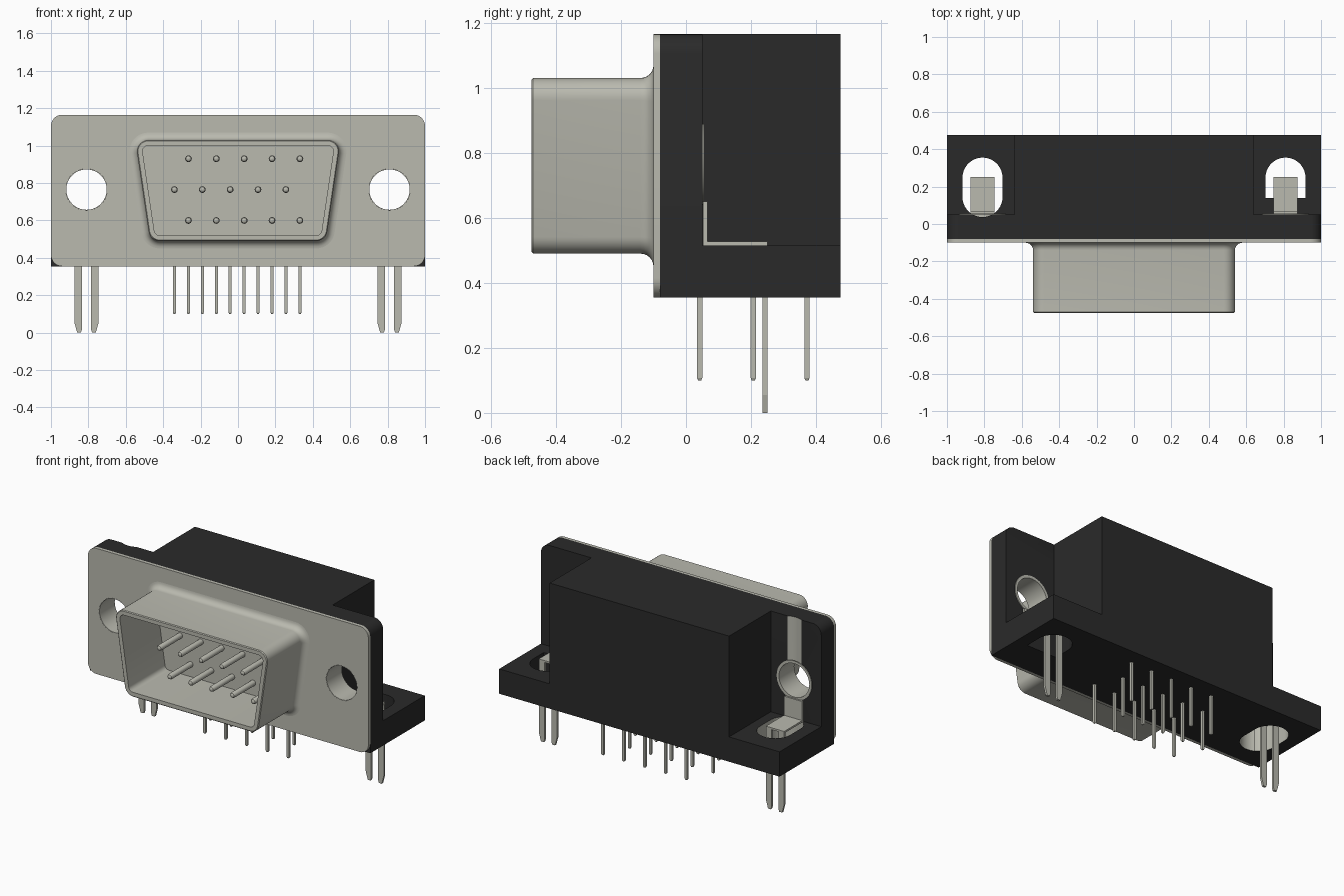
import bpy, bmesh
from math import sin, cos, radians, pi

cube = bpy.data.objects.get("Cube")
if cube:
    bpy.data.objects.remove(cube, do_unlink=True)


def material(name, rgb):
    m = bpy.data.materials.new(name)
    m.use_nodes = True
    m.diffuse_color = (*rgb, 1)
    bsdf = m.node_tree.nodes["Principled BSDF"]
    bsdf.inputs["Base Color"].default_value = (*rgb, 1)
    bsdf.inputs["Roughness"].default_value = 0.5
    return m


METAL = material("warm grey metal", (0.49, 0.49, 0.43))
BLACK = material("black plastic", (0.023, 0.023, 0.023))


# Skin a list of vertex rings, with end caps or joined into a loop
def loft(name, rings, mat, loop=False):
    bm = bmesh.new()
    rows = [[bm.verts.new(p) for p in ring] for ring in rings]
    n = len(rows[0])
    pairs = list(zip(rows, rows[1:])) + ([(rows[-1], rows[0])] if loop else [])
    for a, b in pairs:
        for i in range(n):
            j = (i + 1) % n
            bm.faces.new((a[i], a[j], b[j], b[i]))
    if not loop:
        bm.faces.new(rows[0])
        bm.faces.new(rows[-1])
    bmesh.ops.recalc_face_normals(bm, faces=bm.faces[:])
    mesh = bpy.data.meshes.new(name)
    bm.to_mesh(mesh)
    bm.free()
    ob = bpy.data.objects.new(name, mesh)
    bpy.context.collection.objects.link(ob)
    mesh.materials.append(mat)
    return ob


# Place a flat outline at a distance along an axis
def place(outline, axis, d):
    if axis == "X":
        return [(d, u, v) for u, v in outline]
    if axis == "Y":
        return [(u, d, v) for u, v in outline]
    return [(u, v, d) for u, v in outline]


def prism(name, outline, axis, lo, hi, mat):
    return loft(name, [place(outline, axis, lo), place(outline, axis, hi)], mat)


def rect(u0, u1, v0, v1):
    return [(u0, v0), (u1, v0), (u1, v1), (u0, v1)]


def arc(cu, cv, r, a0, a1, n=8):
    return [(cu + r * cos(radians(a0 + (a1 - a0) * i / n)),
             cv + r * sin(radians(a0 + (a1 - a0) * i / n))) for i in range(n + 1)]


def circle(cu, cv, r, n=40):
    return arc(cu, cv, r, 0, 360, n)[:-1]


def smooth(ob):
    bpy.ops.object.select_all(action="DESELECT")
    ob.select_set(True)
    bpy.context.view_layer.objects.active = ob
    bpy.ops.object.shade_smooth_by_angle(angle=radians(35))


def cut(ob, cutters):
    bpy.context.view_layer.objects.active = ob
    for c in cutters:
        c.hide_render = True
        mod = ob.modifiers.new("cut", "BOOLEAN")
        mod.operation = "DIFFERENCE"
        mod.solver = "EXACT"
        mod.object = c
        bpy.ops.object.modifier_apply(modifier=mod.name)


HOLE_X, HOLE_Z, SLOT_R = 0.81, 0.765, 0.107
BOTTOM, STEP, TOP = 0.355, 0.515, 1.165
FRONT, BACK = 0.05, 0.475

# Cutters: screw holes and board lock slots
holes = [prism("hole_cutter", circle(s * HOLE_X, HOLE_Z, 0.111), "Y", -0.3, 0.2, BLACK)
         for s in (-1, 1)]
round_end = arc(-HOLE_X, 0.248, SLOT_R, 0, 180, 20)
long_slot = prism("slot_cutter", round_end + arc(-HOLE_X, 0.144, SLOT_R, 180, 360, 20),
                  "Z", 0.2, 1.4, METAL)
short_slot = prism("slot_cutter", arc(HOLE_X, 0.248, SLOT_R, 0, 180, 20)
                   + [(HOLE_X - SLOT_R, 0.14), (HOLE_X + SLOT_R, 0.14)], "Z", 0.2, 1.4, BLACK)

# Metal flange
r = 0.06
flange_outline = (arc(1 - r, TOP - r, r, 0, 90) + arc(r - 1, TOP - r, r, 90, 180)
                  + arc(r - 1, BOTTOM + r, r, 180, 270) + arc(1 - r, BOTTOM + r, r, 270, 360))
flange = prism("metal_flange", flange_outline, "Y", -0.1, -0.08, METAL)
cut(flange, holes)
smooth(flange)

# Black housing: front plate, base and main block
plate_outline = (arc(1 - r, TOP - r, r, 0, 90) + arc(r - 1, TOP - r, r, 90, 180)
                 + [(-1, BOTTOM), (1, BOTTOM)])
plate = prism("housing_plate", plate_outline, "Y", -0.08, FRONT, BLACK)
cut(plate, holes + [long_slot])
base = prism("housing_base", rect(-1, 1, FRONT, BACK), "Z", BOTTOM, STEP, BLACK)
cut(base, [long_slot, short_slot])
prism("housing_block", rect(-0.64, 0.64, FRONT, BACK), "Z", STEP, TOP, BLACK)

# Metal lining on the walls of the long slot
for ob in (plate, base):
    ob.data.materials.clear()
    ob.data.materials.append(BLACK)
    ob.data.materials.append(METAL)
    for f in ob.data.polygons:
        x, y, z = f.center
        lined = (abs(x + HOLE_X) < SLOT_R + 0.001 and 0.036 < y < 0.356
                 and abs(f.normal.z) < 0.1 and abs(y - FRONT) > 0.0005)
        f.material_index = int(lined)
    smooth(ob)
for c in holes + [long_slot, short_slot]:
    bpy.data.objects.remove(c, do_unlink=True)


# Tapered shell around the contacts, flared into the flange
def shell_ring(offset, y):
    rad, t = 0.06 + offset, 8.4
    pts = (arc(0.48, 0.97, rad, -t, 90) + arc(-0.48, 0.97, rad, 90, 180 + t)
           + arc(-0.418, 0.55, rad, 180 + t, 270) + arc(0.418, 0.55, rad, 270, 360 - t))
    return place(pts, "Y", y)


flare = 0.04
rings = [shell_ring(flare * (1 - sin(a)), -0.1 - flare * (1 - cos(a)))
         for a in [i * pi / 12 for i in range(7)]]
rings += [shell_ring(0, -0.47), shell_ring(-0.005, -0.475),
          shell_ring(-0.03, -0.475), shell_ring(-0.03, -0.105)]
smooth(loft("shell", rings, METAL))

# Three staggered rows of contacts with their solder tails
ROWS = [(0.93, 0.042, -0.265), (HOLE_Z, 0.207, -0.34), (0.6, 0.372, -0.265)]
for z, tail_y, x0 in ROWS:
    for i in range(5):
        x = x0 + i * 0.149
        profile = [(0.018, -0.1), (0.018, -0.31), (0.014, -0.32), (0.006, -0.325)]
        smooth(loft("contact_pin", [place(circle(x, z, pr, 16), "Y", y) for pr, y in profile], METAL))
        h = 0.008
        tail = [(h * 0.6, 0.1), (h, 0.107), (h, BOTTOM + 0.02)]
        loft("solder_tail", [place(rect(x - w, x + w, tail_y - w, tail_y + w), "Z", tz)
                             for w, tz in tail], METAL)

# Board locks on both sides: eyelet, bent strap and two legs
for s in (-1, 1):
    cx = s * HOLE_X
    eyelet = [(0.108, -0.1), (0.108, 0.055), (0.125, 0.055), (0.125, FRONT),
              (0.1105, FRONT), (0.1105, -0.1)]
    smooth(loft("eyelet", [place(circle(cx, HOLE_Z, er), "Y", y) for er, y in eyelet],
                METAL, loop=True))
    strap = [(0.053, STEP), (0.25, STEP), (0.25, 0.527), (0.066, 0.527), (0.066, 0.65), (0.053, 0.65)]
    prism("board_lock_strap", strap, "X", cx - 0.065, cx + 0.065, METAL)
    for side in (-1, 1):
        leg = [(0.025, 0.52), (0.025, 0.015), (0.03, 0), (0.05, 0), (0.065, 0.055), (0.065, 0.52)]
        prism("board_lock_leg", [(cx + side * u, v) for u, v in leg], "Y", 0.236, 0.25, METAL)
